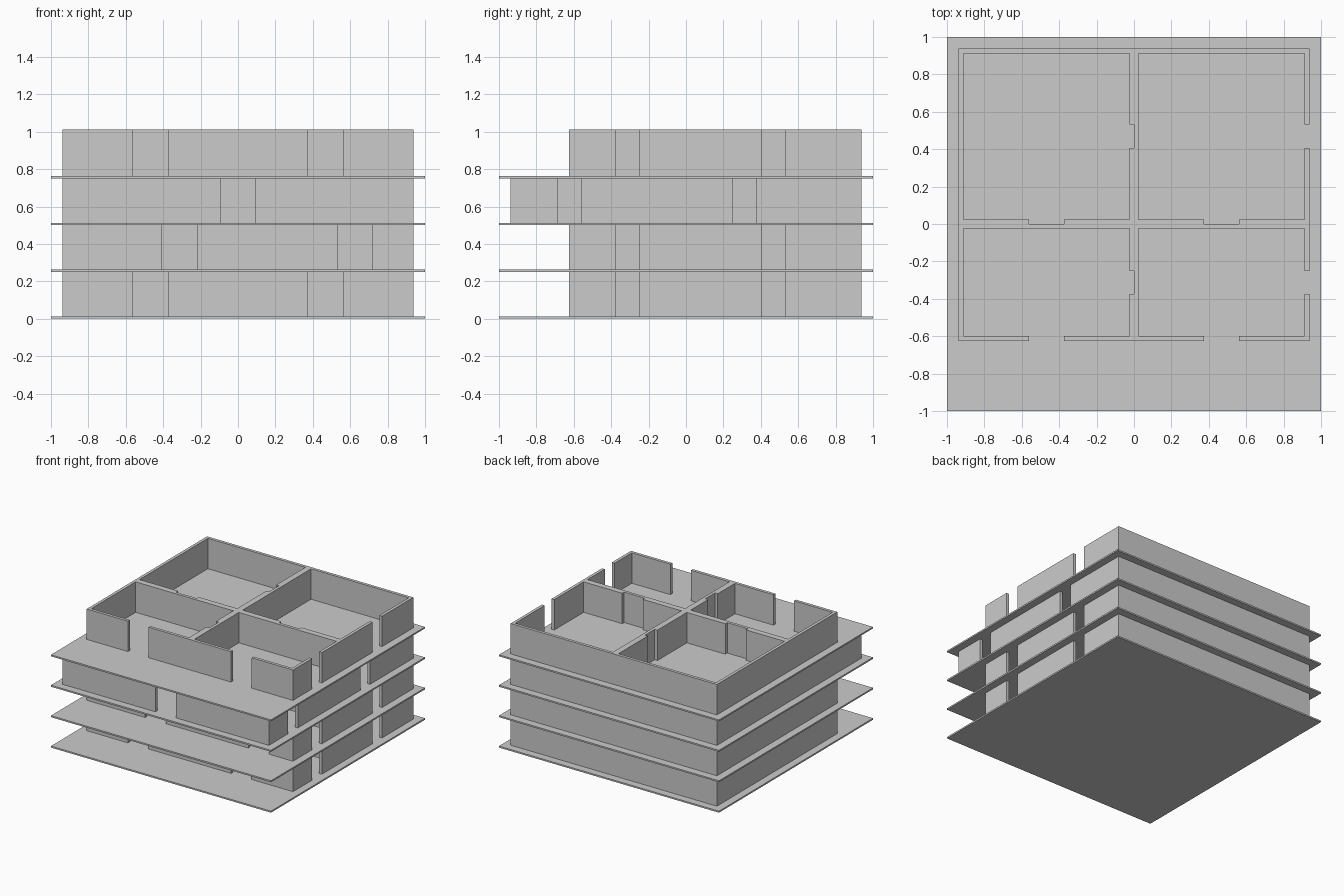
import bpy, bmesh

if "Cube" in bpy.data.objects:
    bpy.data.objects.remove(bpy.data.objects["Cube"])

T = 0.025            # wall thickness
SLAB = 0.0125        # floor plate thickness
STOREY = 0.25        # storey pitch and wall height
DOOR_F, DOOR_S = 0.1875, 0.125   # door gap in front wall / in right-hand wall
E = 0.9375           # outer wall line


def prism_object(name, outlines, z, h):
    """Extrude closed xy outlines upward into one object."""
    bm = bmesh.new()
    for pts in outlines:
        face = bm.faces.new([bm.verts.new((x, y, z)) for x, y in pts])
        top = bmesh.ops.extrude_face_region(bm, geom=[face])["geom"]
        bmesh.ops.translate(bm, vec=(0, 0, h),
                            verts=[v for v in top if isinstance(v, bmesh.types.BMVert)])
        # keep the bottom cap so the prism is closed
        if not face.is_valid or len(bm.faces) == 0:
            continue
    base_edges = [e for e in bm.edges if e.is_boundary]
    if base_edges:
        bmesh.ops.holes_fill(bm, edges=base_edges, sides=0)
    bmesh.ops.recalc_face_normals(bm, faces=bm.faces[:])
    mesh = bpy.data.meshes.new(name)
    bm.to_mesh(mesh)
    bm.free()
    ob = bpy.data.objects.new(name, mesh)
    bpy.context.collection.objects.link(ob)
    return ob


def room(name, x0, x1, y0, y1, z):
    """Four walls with a full-height door gap in the front and right walls."""
    cx, cy = (x0 + x1) / 2, (y0 + y1) / 2
    a, b = cx - DOOR_F / 2, cx + DOOR_F / 2
    c, d = cy - DOOR_S / 2, cy + DOOR_S / 2
    # long run: front-left, left, back, back-right
    run = [(a, y0), (x0, y0), (x0, y1), (x1, y1), (x1, d), (x1 - T, d),
           (x1 - T, y1 - T), (x0 + T, y1 - T), (x0 + T, y0 + T), (a, y0 + T)]
    # L-shaped front right corner
    corner = [(b, y0), (x1, y0), (x1, c), (x1 - T, c), (x1 - T, y0 + T), (b, y0 + T)]
    prism_object(name, [run, corner], z, STOREY)


# Each storey: front line, line between front and back rooms,
# x divisions of the front rooms, x divisions of the back rooms
half = (-E, 0, E)
offset = (-E, 0.3125, E)
storeys = [
    (-0.625, 0, half, half),
    (-0.625, 0, offset, offset),
    (-E, -0.3125, (-E, E), half),
    (-0.625, 0, half, half),
]

for i, (front, mid, front_x, back_x) in enumerate(storeys):
    z = i * STOREY
    # floor plate
    prism_object(f"floor_plate_{i}", [[(-1, -1), (1, -1), (1, 1), (-1, 1)]], z, SLAB)
    # room walls
    for row, xs, y0, y1 in (("front", front_x, front, mid), ("back", back_x, mid, E)):
        for j in range(len(xs) - 1):
            room(f"room_walls_{i}_{row}_{j}", xs[j], xs[j + 1], y0, y1, z + SLAB)
